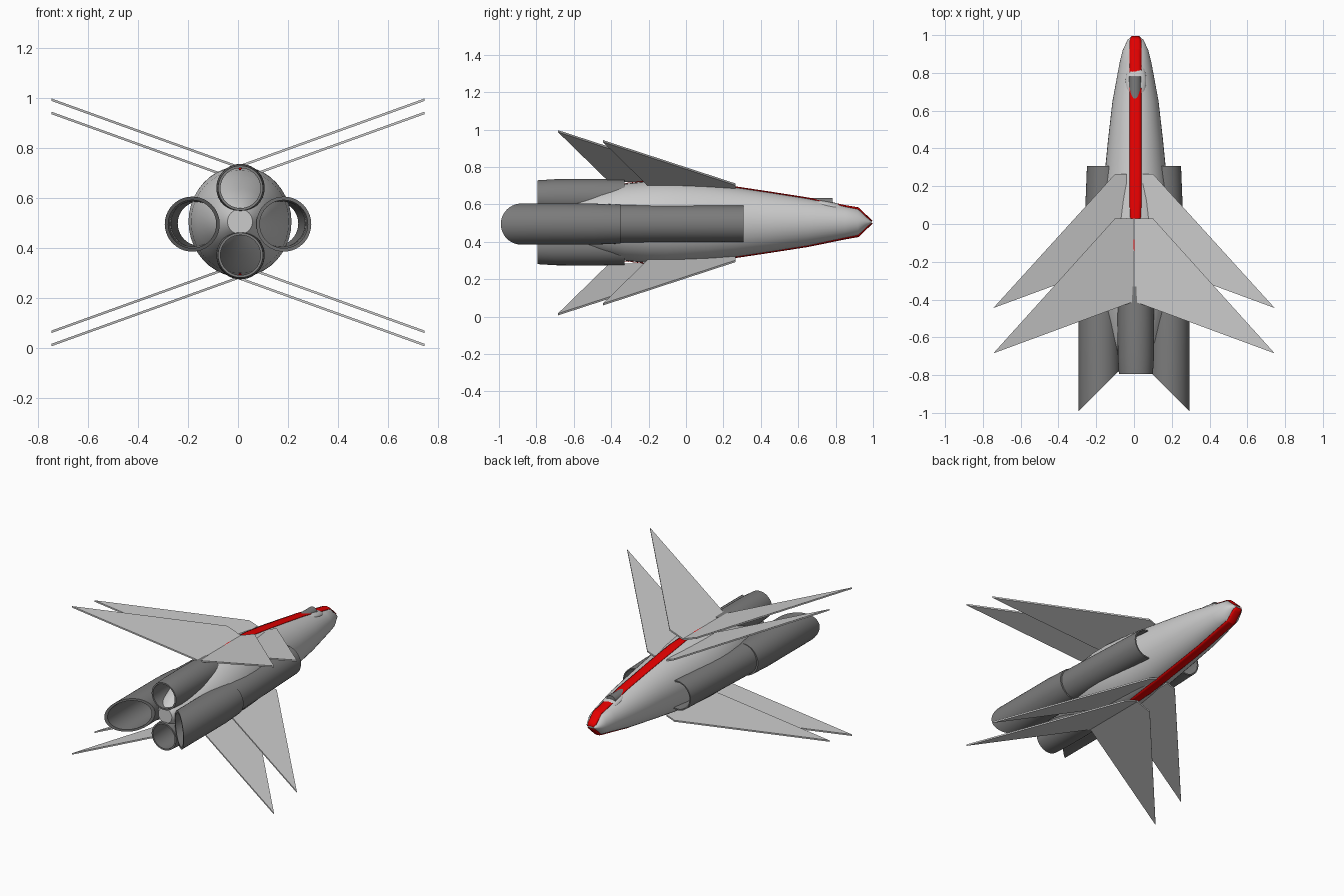
import bpy, bmesh
from math import cos, sin, pi, sqrt

if "Cube" in bpy.data.objects:
    bpy.data.objects.remove(bpy.data.objects["Cube"])

CX, CZ = 0.008, 0.505


def material(name, col):
    m = bpy.data.materials.new(name)
    m.diffuse_color = (*col, 1)
    m.use_nodes = True
    m.node_tree.nodes["Principled BSDF"].inputs["Base Color"].default_value = m.diffuse_color
    return m


RED = material("red", (0.8, 0.0, 0.0))
DARK = material("dark_grey", (0.2, 0.2, 0.2))


def finish(name, bm, mat=None, smooth=True):
    bmesh.ops.recalc_face_normals(bm, faces=bm.faces)
    me = bpy.data.meshes.new(name)
    bm.to_mesh(me)
    bm.free()
    ob = bpy.data.objects.new(name, me)
    bpy.context.collection.objects.link(ob)
    if mat:
        me.materials.append(mat)
    if smooth:
        bpy.ops.object.select_all(action='DESELECT')
        ob.select_set(True)
        bpy.context.view_layer.objects.active = ob
        bpy.ops.object.shade_smooth_by_angle(angle=0.5)
    return ob


def loft(name, rings, mat=None, closed=False, n=40):
    """rings: (cx, y, cz, rx, rz, slant); slant shears the ring along y."""
    bm = bmesh.new()
    loops = []
    for cx, y, cz, rx, rz, s in rings:
        loops.append([bm.verts.new((cx + rx * cos(a), y + s * rx * cos(a), cz + rz * sin(a)))
                      for a in (2 * pi * i / n for i in range(n))])
    pairs = list(zip(loops, loops[1:])) + ([(loops[-1], loops[0])] if closed else [])
    for a, b in pairs:
        for i in range(n):
            j = (i + 1) % n
            bm.faces.new((a[i], a[j], b[j], b[i]))
    if not closed:
        bm.faces.new(loops[0])
        bm.faces.new(loops[-1])
    return finish(name, bm, mat)


def tube(name, stations, cz, wall, mat=DARK):
    """Open pipe. stations: (cx, y, r, slant)."""
    outer = [(cx, y, cz, r, r, s) for cx, y, r, s in stations]
    inner = [(cx, y, cz, r - wall, r - wall, s) for cx, y, r, s in reversed(stations)]
    return loft(name, outer + inner, mat, closed=True)


# fuselage: y, half width, half height
BODY = [(0.993, 0.022, 0.004), (0.975, 0.042, 0.022), (0.92, 0.068, 0.075), (0.85, 0.085, 0.087),
        (0.65, 0.122, 0.128), (0.45, 0.145, 0.159), (0.27, 0.163, 0.186), (0.12, 0.182, 0.206),
        (0.0, 0.197, 0.216), (-0.1, 0.205, 0.221), (-0.2, 0.206, 0.219), (-0.33, 0.196, 0.205),
        (-0.45, 0.172, 0.177), (-0.6, 0.132, 0.132), (-0.72, 0.09, 0.09), (-0.78, 0.05, 0.05)]
loft("fuselage", [(CX, y, CZ, rx, rz, 0) for y, rx, rz in BODY])

# red stripe laid over the top and underside, wrapped round the nose
WIDTH = [0.02, 0.03, 0.031, 0.031, 0.031, 0.031, 0.032, 0.032, 0.026, 0.018, 0.012, 0.003]
for side, label in ((1, "top"), (-1, "bottom")):
    bm = bmesh.new()
    rows = [[bm.verts.new((CX * 0.5, 0.998, CZ)) for _ in range(1)]]
    rows = []
    for (y, rx, rz), w in zip(BODY, WIDTH):
        rows.append([bm.verts.new((CX + w * t, y + 0.002,
                     CZ + side * (rz * sqrt(1 - min(0.95, (w * t / rx) ** 2)) + 0.003)))
                     for t in (-1, -0.5, 0, 0.5, 1)])
    for a, b in zip(rows, rows[1:]):
        for i in range(4):
            bm.faces.new((a[i], a[i + 1], b[i + 1], b[i]))
    bmesh.ops.delete(bm, geom=[v for v in bm.verts if not v.link_faces], context='VERTS')
    ob = finish("stripe_" + label, bm, RED)
    mod = ob.modifiers.new("thickness", 'SOLIDIFY')
    mod.thickness, mod.offset = 0.003, 0

# wings: plan outline, height above the mid plane at x = 0
WINGS = {
    "front_wing": ([(0.04, 0.265), (0.1, 0.265), (0.745, -0.445), (0.04, -0.185)], 0.169),
    "rear_wing": ([(0.0, 0.03), (0.1, 0.03), (0.745, -0.685), (0.0, -0.41)], 0.222),
}
for name, (outline, h) in WINGS.items():
    for sx, lr in ((1, "right"), (-1, "left")):
        for sz, ud in ((1, "upper"), (-1, "lower")):
            bm = bmesh.new()
            low, top = [[bm.verts.new((sx * x, y, 0.502 + sz * (h + 0.36 * x + d)))
                         for x, y in outline] for d in (-0.005, 0.005)]
            bm.faces.new(low)
            bm.faces.new(top)
            for i in range(4):
                j = (i + 1) % 4
                bm.faces.new((low[i], low[j], top[j], top[i]))
            finish(f"{ud}_{lr}_{name}", bm, smooth=False)

# side engines: slim intake pipe and wider nozzle cut at 45 degrees
for s, lr in ((1, "right"), (-1, "left")):
    tube(f"{lr}_intake", [(s * 0.152, 0.308, 0.097, 0), (s * 0.175, -0.36, 0.101, 0)], 0.497, 0.008)
    tube(f"{lr}_nozzle", [(s * 0.182, -0.35, 0.104, 0), (s * 0.183, -0.5, 0.11, 0),
                          (s * 0.183, -0.88, 0.11, -s)], 0.495, 0.014)

# upper and lower engines
for s, ud in ((1, "upper"), (-1, "lower")):
    tube(f"{ud}_nozzle", [(0.01, -0.33, 0.095, 0), (0.01, -0.5, 0.097, 0), (0.01, -0.7, 0.096, 0),
                          (0.01, -0.795, 0.09, 0)], CZ + s * 0.134, 0.01)

# cockpit: shallow oval panel with a short pipe-shaped canopy
bm = bmesh.new()
bmesh.ops.create_uvsphere(bm, u_segments=32, v_segments=16, radius=1)
for v in bm.verts:
    x, y, z = v.co
    v.co = (0.01 + 0.055 * x, 0.757 + 0.108 * y, 0.592 - 0.185 * 0.108 * y + 0.026 * z)
finish("cockpit_panel", bm)
loft("canopy", [(0.006, 0.65, 0.602, 0.033, 0.033, 0), (0.006, 0.782, 0.602, 0.033, 0.033, 0)], DARK)
